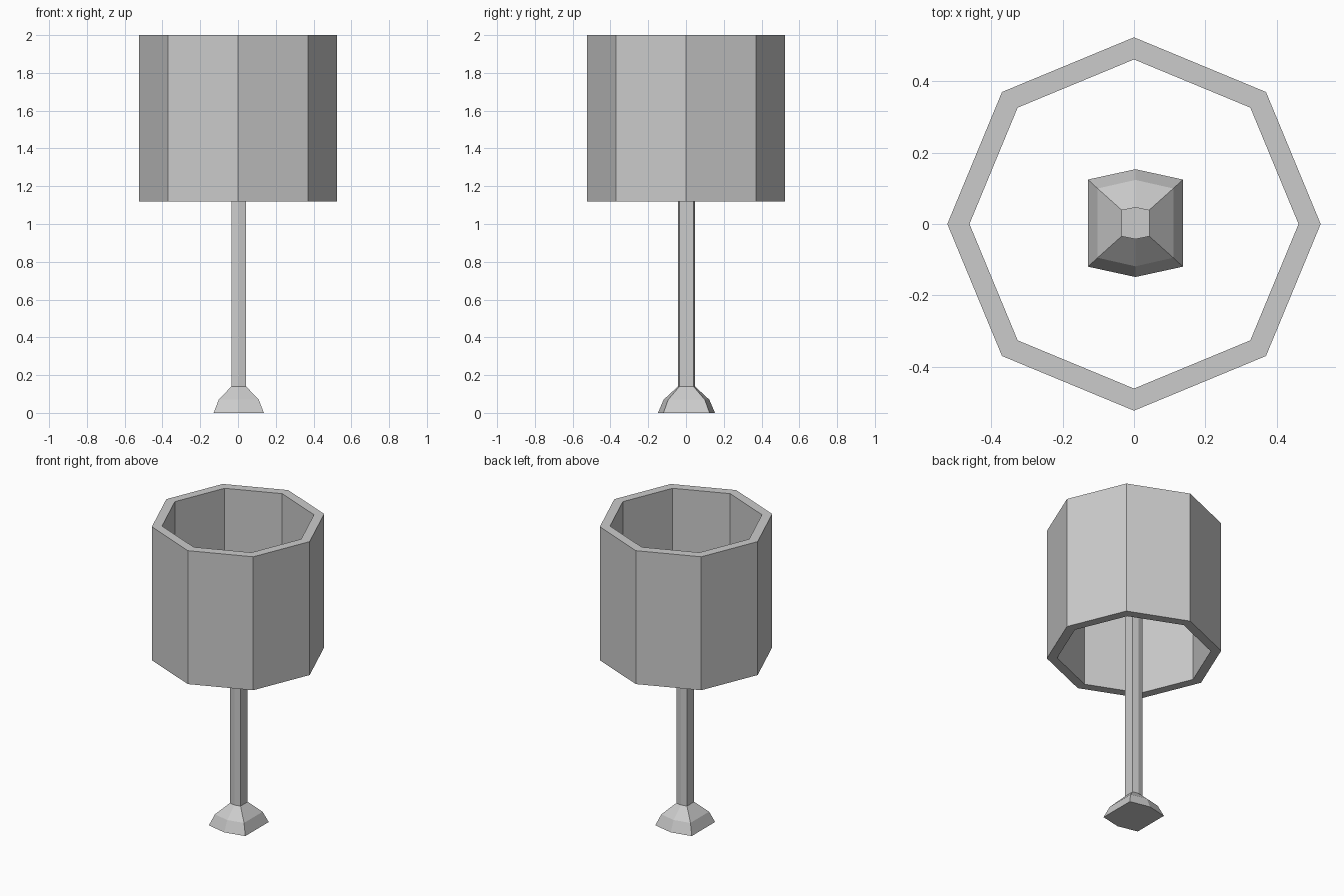
import bpy, bmesh
from math import cos, sin, pi

if "Cube" in bpy.data.objects:
    bpy.data.objects.remove(bpy.data.objects["Cube"])


def loft(name, rings, closed=False):
    """Skin equal-sized rings; cap the ends, or join last ring to first."""
    bm = bmesh.new()
    loops = [[bm.verts.new(p) for p in ring] for ring in rings]
    n = len(loops[0])
    pairs = list(zip(loops, loops[1:]))
    if closed:
        pairs.append((loops[-1], loops[0]))
    else:
        bm.faces.new(loops[0][::-1])
        bm.faces.new(loops[-1])
    for a, b in pairs:
        for i in range(n):
            j = (i + 1) % n
            bm.faces.new((a[i], a[j], b[j], b[i]))
    bmesh.ops.recalc_face_normals(bm, faces=bm.faces[:])
    mesh = bpy.data.meshes.new(name)
    bm.to_mesh(mesh)
    bm.free()
    obj = bpy.data.objects.new(name, mesh)
    bpy.context.collection.objects.link(obj)
    return obj


def octagon(r, z):
    return [(r * cos(i * pi / 4), r * sin(i * pi / 4), z) for i in range(8)]


def six_sided(hx, corner, tip, z):
    # Near-square section with a shallow point at front and back
    cx, cy = 0.004, 0.0025
    pts = [(hx, -corner), (hx, corner), (0, tip),
           (-hx, corner), (-hx, -corner), (0, -tip)]
    return [(cx + x, cy + y, z) for x, y in pts]


# Open drum shade with wall thickness
loft("lamp_shade", [octagon(0.523, 1.12), octagon(0.523, 2.0),
                    octagon(0.461, 2.0), octagon(0.461, 1.12)], closed=True)

# Flared foot rising into a straight stem that ends inside the shade
loft("base_and_stem", [six_sided(0.133, 0.122, 0.151, 0.0),
                       six_sided(0.106, 0.097, 0.121, 0.07),
                       six_sided(0.039, 0.037, 0.045, 0.14),
                       six_sided(0.039, 0.037, 0.045, 1.55)])
